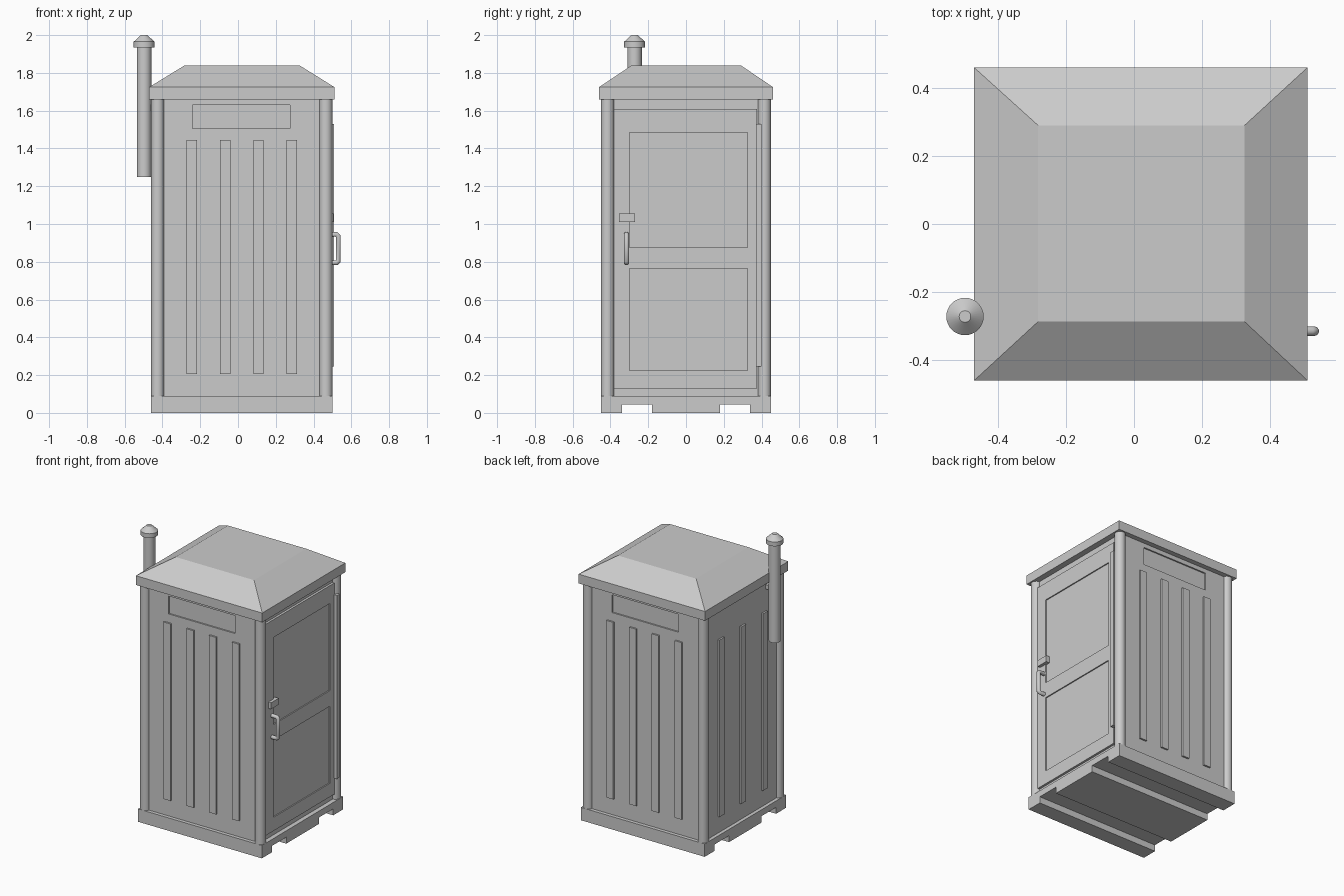
import bpy, bmesh, math
from mathutils import Vector

if "Cube" in bpy.data.objects:
    bpy.data.objects.remove(bpy.data.objects["Cube"])

grey = bpy.data.materials.new("light grey plastic")
grey.diffuse_color = (0.6, 0.6, 0.6, 1)
grey.use_nodes = True
grey.node_tree.nodes["Principled BSDF"].inputs["Base Color"].default_value = grey.diffuse_color


def finish(name, bm, smooth=False):
    bmesh.ops.recalc_face_normals(bm, faces=bm.faces)
    me = bpy.data.meshes.new(name)
    bm.to_mesh(me)
    bm.free()
    ob = bpy.data.objects.new(name, me)
    bpy.context.collection.objects.link(ob)
    me.materials.append(grey)
    if smooth:
        bpy.ops.object.select_all(action='DESELECT')
        ob.select_set(True)
        bpy.context.view_layer.objects.active = ob
        bpy.ops.object.shade_smooth_by_angle(angle=math.radians(35))
    return ob


def box(name, x0, x1, y0, y1, z0, z1):
    bm = bmesh.new()
    bmesh.ops.create_cube(bm, size=1)
    for v in bm.verts:
        v.co = Vector((x1 if v.co.x > 0 else x0, y1 if v.co.y > 0 else y0,
                       z1 if v.co.z > 0 else z0))
    return finish(name, bm)


def lathe(name, x, y, profile, n=32):
    # stacked rings of (radius, height), capped at both ends
    bm = bmesh.new()
    rings = [[bm.verts.new((x + r * math.cos(2 * math.pi * i / n),
                            y + r * math.sin(2 * math.pi * i / n), z))
              for i in range(n)] for r, z in profile]
    for a, b in zip(rings, rings[1:]):
        for i in range(n):
            j = (i + 1) % n
            bm.faces.new((a[i], a[j], b[j], b[i]))
    bm.faces.new(rings[0])
    bm.faces.new(rings[-1])
    return finish(name, bm, True)


def cut(target, *bounds):
    tool = box("recess_cutter", *bounds)
    tool.hide_render = True
    tool.hide_viewport = True
    mod = target.modifiers.new("recess", 'BOOLEAN')
    mod.operation = 'DIFFERENCE'
    mod.solver = 'EXACT'
    mod.object = tool
    return tool


# Base pallet with two fork slots running across
bm = bmesh.new()
outline = [(-.45, 0), (-.34, 0), (-.34, .045), (-.18, .045), (-.18, 0), (.18, 0),
           (.18, .045), (.34, .045), (.34, 0), (.45, 0), (.45, .09), (-.45, .09)]
face = bm.faces.new([bm.verts.new((-.46, y, z)) for y, z in outline])
ext = bmesh.ops.extrude_face_region(bm, geom=[face])
for v in ext["geom"]:
    if isinstance(v, bmesh.types.BMVert):
        v.co.x = .50
finish("base", bm)

# Cabin walls with a vent recess high on the front and back
cabin = box("cabin_walls", -.435, .468, -.425, .425, .085, 1.67)
for s in (-1, 1):
    ys = sorted((s * .415, s * .5))
    cut(cabin, -.24, .275, ys[0], ys[1], 1.505, 1.63)

# Raised ribs on front, back and left walls
for x in (-.245, -.067, .108, .285):
    for s, side in ((-1, "front"), (1, "back")):
        ys = sorted((s * .42, s * .437))
        box(side + "_rib", x - .027, x + .027, ys[0], ys[1], .205, 1.445)
for y in (-.24, 0, .24):
    box("left_rib", -.447, -.43, y - .027, y + .027, .205, 1.445)

# Round corner posts
for x in (-.425, .465):
    for y in (-.415, .415):
        lathe("corner_post", x, y, [(.035, .085), (.035, 1.67)])

# Door with two recessed panels
door = box("door", .46, .484, -.38, .375, .13, 1.61)
for z0, z1 in ((.225, .765), (.875, 1.485)):
    cut(door, .476, .52, -.30, .325, z0, z1)

# Hinge strip, latch plate and pull handle
box("hinge_strip", .46, .508, .37, .40, .245, 1.53)
box("latch_plate", .475, .505, -.355, -.27, 1.01, 1.055)
curve = bpy.data.curves.new("door_handle", 'CURVE')
curve.dimensions = '3D'
curve.bevel_depth = .014
curve.bevel_resolution = 3
curve.use_fill_caps = True
path = curve.splines.new('POLY')
pts = [(.475, .795), (.522, .795), (.531, .804), (.531, .936), (.522, .945), (.475, .945)]
path.points.add(len(pts) - 1)
for p, (x, z) in zip(path.points, pts):
    p.co = (x, -.315, z, 1)
handle = bpy.data.objects.new("door_handle", curve)
bpy.context.collection.objects.link(handle)
curve.materials.append(grey)

# Hipped roof with a straight eave
bm = bmesh.new()
levels = [(-.47, .51, -.46, .46, 1.66), (-.47, .51, -.46, .46, 1.725),
          (-.282, .325, -.287, .29, 1.84)]
rings = [[bm.verts.new((x, y, z)) for x, y in ((x0, y0), (x1, y0), (x1, y1), (x0, y1))]
         for x0, x1, y0, y1, z in levels]
for a, b in zip(rings, rings[1:]):
    for i in range(4):
        j = (i + 1) % 4
        bm.faces.new((a[i], a[j], b[j], b[i]))
bm.faces.new(rings[0])
bm.faces.new(rings[-1])
finish("roof", bm)

# Vent pipe with conical cap and wall bracket
lathe("vent_pipe", -.497, -.272, [(.038, 1.25), (.038, 1.95)])
lathe("vent_cap", -.497, -.272, [(.055, 1.935), (.055, 1.965), (.017, 2.0)])
box("pipe_bracket", -.49, -.43, -.287, -.257, 1.60, 1.63)
